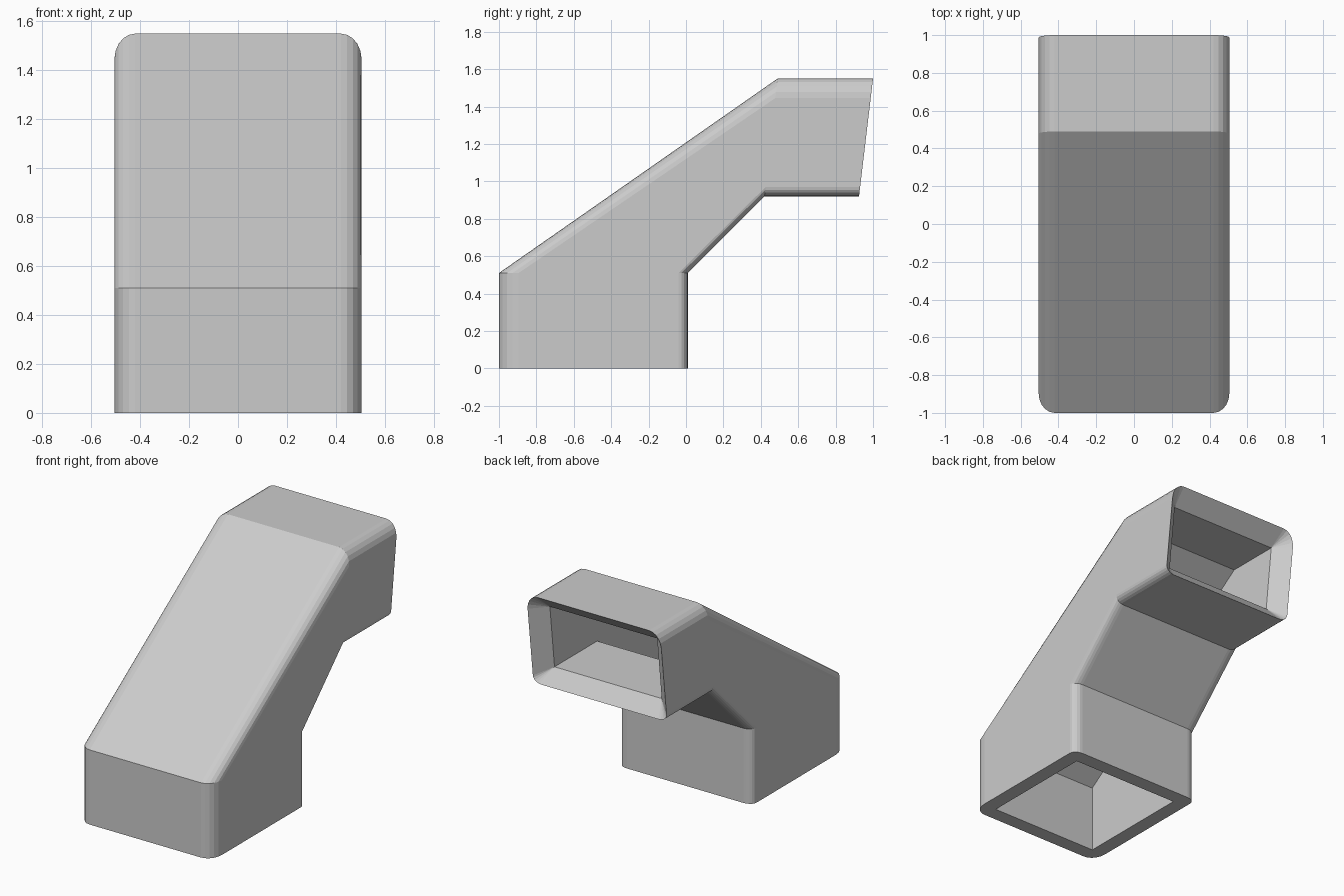
import bpy, bmesh, math
from mathutils import Vector

if "Cube" in bpy.data.objects:
    bpy.data.objects.remove(bpy.data.objects["Cube"])

HALF_W, WALL, SEG = 0.505, 0.10, 5

# Stations along the duct: (outer edge point, inner-bend edge point) in y, z
outer = [((-1.0, 0.0), (0.01, 0.0)),
         ((-1.0, 0.51), (0.01, 0.51)),
         ((0.49, 1.55), (0.42, 0.92)),
         ((1.0, 1.55), (0.925, 0.92))]
bore = [((-0.9, 0.0), (-0.09, 0.0)),
        ((-0.9, 0.458), (-0.09, 0.55)),
        ((0.52, 1.45), (0.38, 1.02)),
        ((0.89, 1.45), (0.84, 1.02))]

bm = bmesh.new()


def place(station, x, d):
    """Point at sideways x and distance d from the outer edge."""
    a, b = Vector(station[0]), Vector(station[1])
    p = a + (b - a).normalized() * d
    return bm.verts.new((x, p.x, p.y))


def rounded_ring(station):
    """Four corner arcs: bigger radius on the outer side of the bend."""
    length = (Vector(station[1]) - Vector(station[0])).length
    corners = []
    for sx, far, start in ((1, 1, 0), (-1, 1, 90), (-1, 0, 180), (1, 0, 270)):
        rx, rd = (0.065, 0.05) if far else (0.085, 0.105)
        cx = sx * (HALF_W - rx)
        cd = length - rd if far else rd
        arc = []
        for i in range(SEG + 1):
            t = math.radians(start + 90 * i / SEG)
            arc.append(place(station, cx + rx * math.cos(t), cd + rd * math.sin(t)))
        corners.append(arc)
    return corners


def square_ring(station):
    length = (Vector(station[1]) - Vector(station[0])).length
    w = HALF_W - WALL
    return [place(station, sx * w, d)
            for sx, d in ((1, length), (-1, length), (-1, 0), (1, 0))]


def bridge(a, b):
    n = len(a)
    for i in range(n):
        j = (i + 1) % n
        bm.faces.new((a[i], a[j], b[j], b[i]))


def rim(arcs, square):
    """Join a rounded ring to a square one: corner fans and straight sides."""
    for k in range(4):
        for p, q in zip(arcs[k], arcs[k][1:]):
            bm.faces.new((p, q, square[k]))
        n = (k + 1) % 4
        bm.faces.new((arcs[k][-1], arcs[n][0], square[n], square[k]))


# Outer skin
shells = [rounded_ring(s) for s in outer]
flat = [[v for arc in r for v in arc] for r in shells]
for a, b in zip(flat, flat[1:]):
    bridge(a, b)

# Square bore
bores = [square_ring(s) for s in bore]
for a, b in zip(bores, bores[1:]):
    bridge(a, b)

# Flat base rim and flared outlet rim
rim(shells[0], bores[0])
rim(shells[-1], bores[-1])

bmesh.ops.recalc_face_normals(bm, faces=bm.faces[:])
mesh = bpy.data.meshes.new("duct_elbow")
bm.to_mesh(mesh)
bm.free()
duct = bpy.data.objects.new("duct_elbow", mesh)
bpy.context.collection.objects.link(duct)
